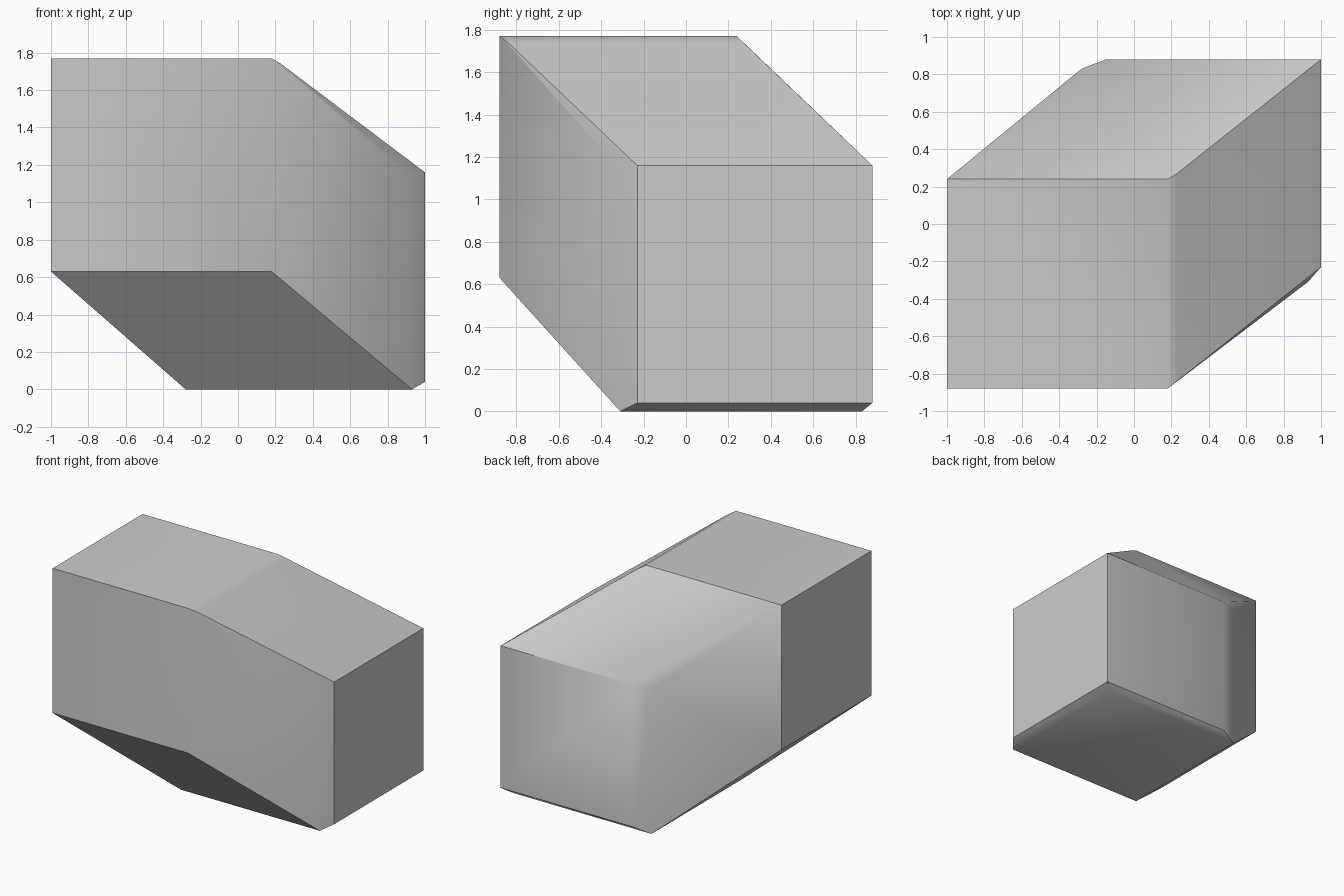
import bpy, bmesh, math
from itertools import product

if "Cube" in bpy.data.objects:
    bpy.data.objects.remove(bpy.data.objects["Cube"])

# Box positions along the diagonal sweep: (x range, y range, z range)
stations = [
    ((-1.0, 0.18), (-0.88, 0.24), (0.63, 1.77)),    # upper front left end
    ((-0.95, 0.23), (-0.84, 0.27), (0.60, 1.74)),   # small chamfer behind it
    ((-0.28, 0.93), (-0.31, 0.83), (0.0, 1.14)),    # lowest position
    ((-0.15, 1.0), (-0.23, 0.88), (0.04, 1.16)),    # lower back right end
]

# Swept block: the hull around every box position
bm = bmesh.new()
for ranges in stations:
    for corner in product(*ranges):
        bm.verts.new(corner)
result = bmesh.ops.convex_hull(bm, input=bm.verts[:])
loose = [v for v in bm.verts if not v.link_faces]
bmesh.ops.delete(bm, geom=loose, context='VERTS')
bmesh.ops.dissolve_limit(bm, angle_limit=math.radians(0.5),
                         verts=bm.verts[:], edges=bm.edges[:])
bmesh.ops.recalc_face_normals(bm, faces=bm.faces[:])

mesh = bpy.data.meshes.new("swept_block")
bm.to_mesh(mesh)
bm.free()
block = bpy.data.objects.new("swept_block", mesh)
bpy.context.collection.objects.link(block)

# Soft shading across the shallow edges
bpy.context.view_layer.objects.active = block
block.select_set(True)
bpy.ops.object.shade_smooth_by_angle(angle=math.radians(40))
